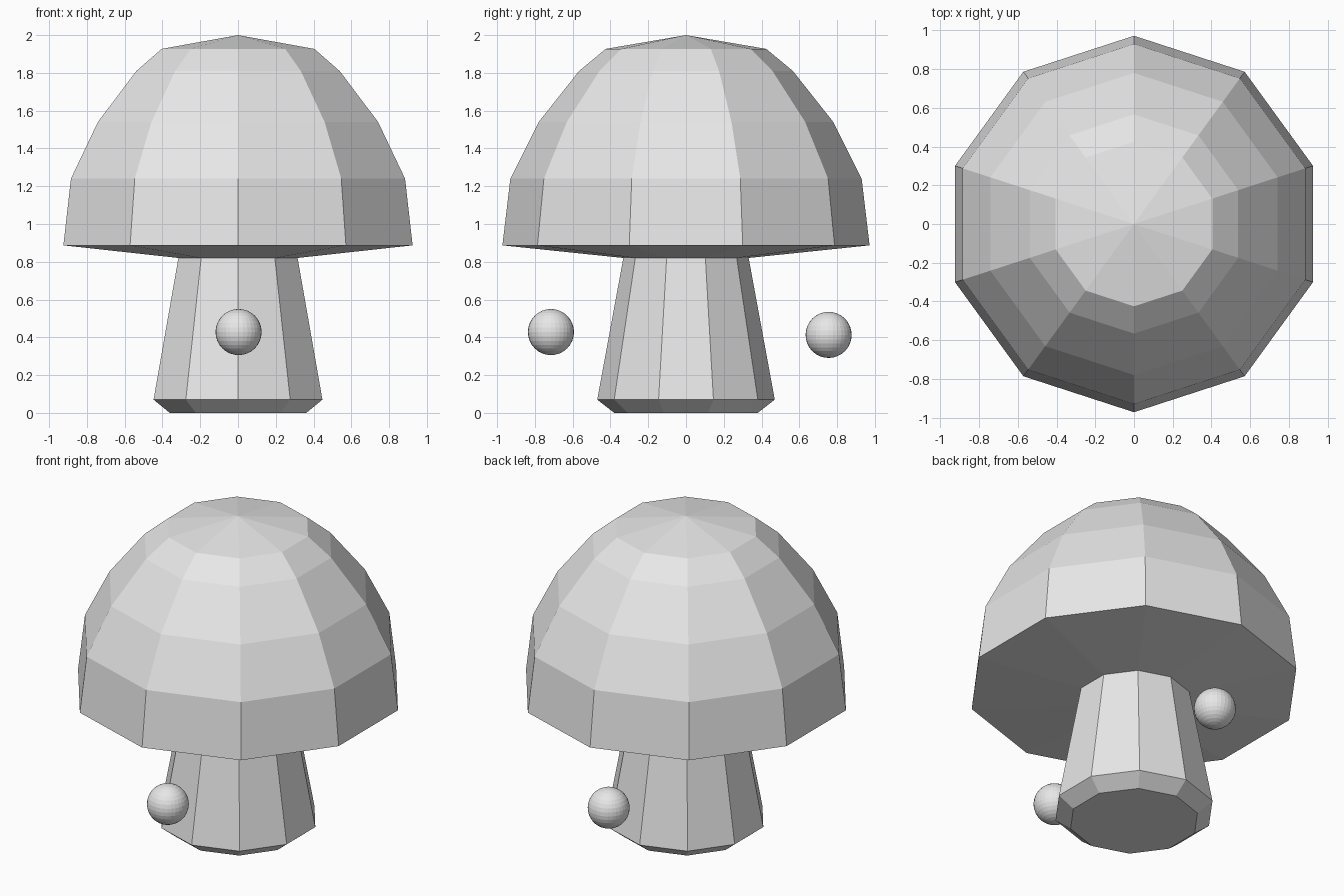
import bpy, bmesh, math

cube = bpy.data.objects.get("Cube")
if cube:
    bpy.data.objects.remove(cube, do_unlink=True)

SIDES = 10

grey = bpy.data.materials.new("plain_grey")
grey.use_nodes = True
grey.diffuse_color = (0.8, 0.8, 0.8, 1)
grey.node_tree.nodes["Principled BSDF"].inputs["Base Color"].default_value = (0.8, 0.8, 0.8, 1)


def finish(name, bm):
    bmesh.ops.recalc_face_normals(bm, faces=bm.faces)
    mesh = bpy.data.meshes.new(name)
    bm.to_mesh(mesh)
    bm.free()
    mesh.materials.append(grey)
    obj = bpy.data.objects.new(name, mesh)
    bpy.context.collection.objects.link(obj)
    return obj


def lathe(name, profile):
    """Closed faceted solid from (radius, z) rings; radius 0 makes a tip."""
    bm = bmesh.new()
    rings = []
    for r, z in profile:
        count = SIDES if r else 1
        angles = [math.pi / 2 + math.tau * i / SIDES for i in range(count)]
        rings.append([bm.verts.new((r * math.cos(a), r * math.sin(a), z)) for a in angles])
    for low, high in zip(rings, rings[1:]):
        for i in range(SIDES):
            j = (i + 1) % SIDES
            if len(high) == 1:
                bm.faces.new((low[i], low[j], high[0]))
            else:
                bm.faces.new((low[i], low[j], high[j], high[i]))
    for ring in (rings[0], rings[-1]):
        if len(ring) > 1:
            bm.faces.new(ring)
    return finish(name, bm)


def ball(name, location):
    bm = bmesh.new()
    bmesh.ops.create_uvsphere(bm, u_segments=32, v_segments=16, radius=0.122)
    finish(name, bm).location = location


# Tapered stem with a bevelled foot
lathe("stem", [(0.38, 0), (0.47, 0.07), (0.33, 0.83)])

# Domed cap with a shallow sloping underside
lathe("cap", [(0.33, 0.82), (0.972, 0.887), (0.93, 1.24), (0.78, 1.54),
              (0.566, 1.81), (0.425, 1.927), (0, 2)])

# Loose balls before and behind the stem
ball("front_ball", (0.003, -0.715, 0.428))
ball("back_ball", (0.02, 0.755, 0.413))
